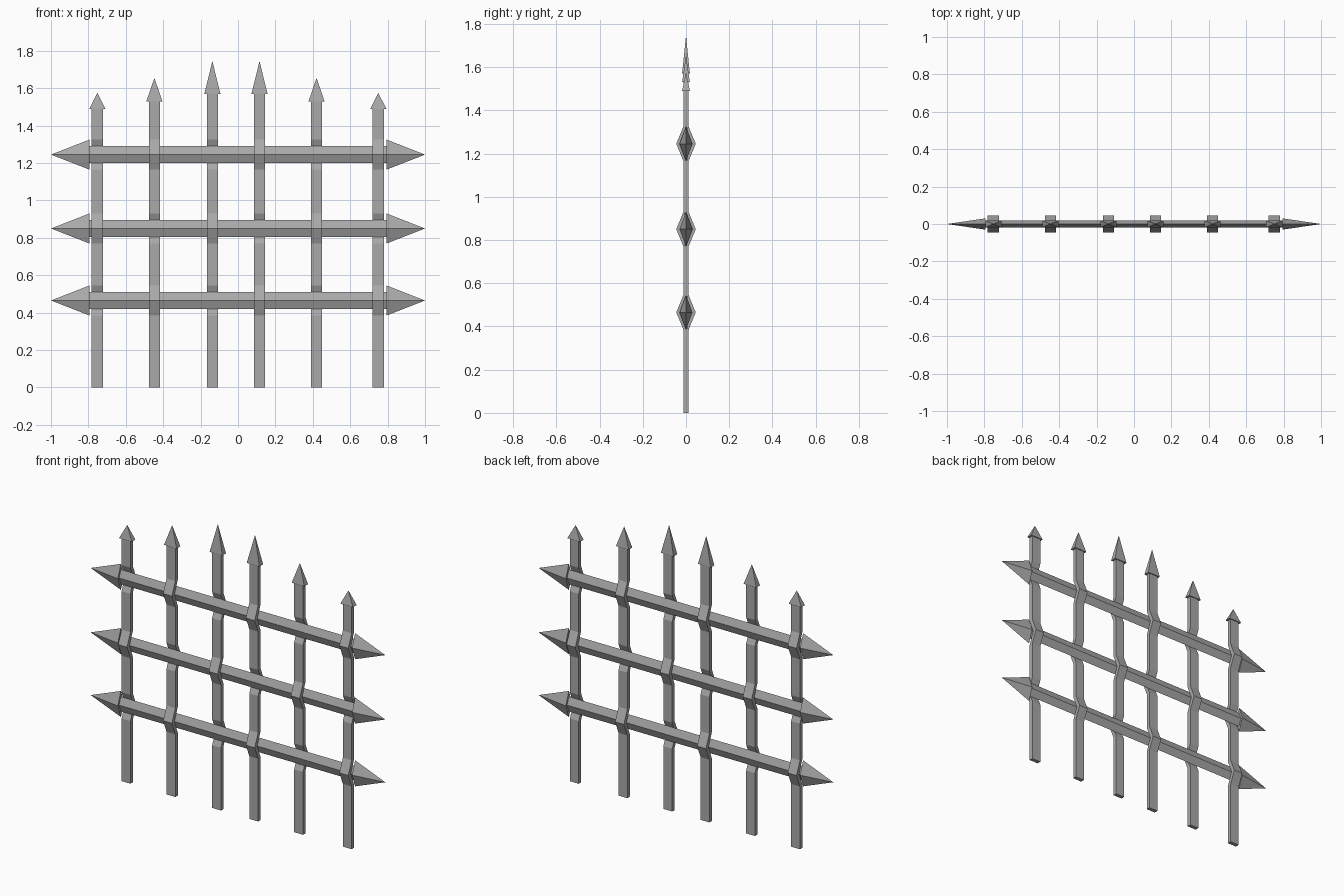
import bpy
import bmesh

cube = bpy.data.objects.get("Cube")
if cube:
    bpy.data.objects.remove(cube, do_unlink=True)

iron = bpy.data.materials.new("grey iron")
iron.use_nodes = True
GREY = (0.4, 0.4, 0.4, 1)
iron.diffuse_color = GREY
iron.node_tree.nodes["Principled BSDF"].inputs["Base Color"].default_value = GREY

RAILS = [0.465, 0.85, 1.245]
BARS = [-0.752, -0.447, -0.137, 0.115, 0.42, 0.75]
BAR_TOPS = [1.49, 1.53, 1.57, 1.57, 1.53, 1.49]
TIPS = [1.575, 1.655, 1.745, 1.745, 1.655, 1.575]


def loft(name, rings):
    """Skin a row of four-point rings; a one-point ring makes a spike."""
    bm = bmesh.new()
    rows = [[bm.verts.new(p) for p in ring] for ring in rings]
    for a, b in zip(rows, rows[1:]):
        for i in range(4):
            j = (i + 1) % 4
            if len(b) == 1:
                bm.faces.new((a[i], a[j], b[0]))
            else:
                bm.faces.new((a[i], a[j], b[j], b[i]))
    for row in (rows[0], rows[-1]):
        if len(row) == 4:
            bm.faces.new(row)
    bmesh.ops.recalc_face_normals(bm, faces=bm.faces)
    mesh = bpy.data.meshes.new(name)
    bm.to_mesh(mesh)
    bm.free()
    mesh.materials.append(iron)
    obj = bpy.data.objects.new(name, mesh)
    bpy.context.collection.objects.link(obj)


def flat_ring(x, y, z, hx, hy):
    return [(x - hx, y - hy, z), (x + hx, y - hy, z),
            (x + hx, y + hy, z), (x - hx, y + hy, z)]


def diamond(x, z, hy, hz):
    return [(x, -hy, z), (x, 0, z + hz), (x, hy, z), (x, 0, z - hz)]


# Diamond-section rails with a spearhead at each end
for r, z in enumerate(RAILS, 1):
    loft(f"rail_{r}", [diamond(x, z, 0.018, 0.045) for x in (-0.8, 0.8)])
    for side, label in ((-1, "right"), (1, "left")):
        loft(f"rail_spear_{label}_{r}",
             [diamond(side * 0.795, z, 0.03, 0.08), [(side, 0, z)]])

# Upright bars woven alternately before and behind the rails
for b, (x, top, tip) in enumerate(zip(BARS, BAR_TOPS, TIPS)):
    path = [(0, 0)]
    for r, z in enumerate(RAILS):
        bend = 0.033 * (1 if (b + r) % 2 == 0 else -1)
        path += [(0, z - 0.08), (bend, z), (0, z + 0.08)]
    path.append((0, top))
    loft(f"upright_bar_{b + 1}", [flat_ring(x, y, z, 0.03, 0.012) for y, z in path])
    loft(f"upright_spear_{b + 1}",
         [flat_ring(x, 0, top, 0.043, 0.018), [(x, 0, tip)]])
